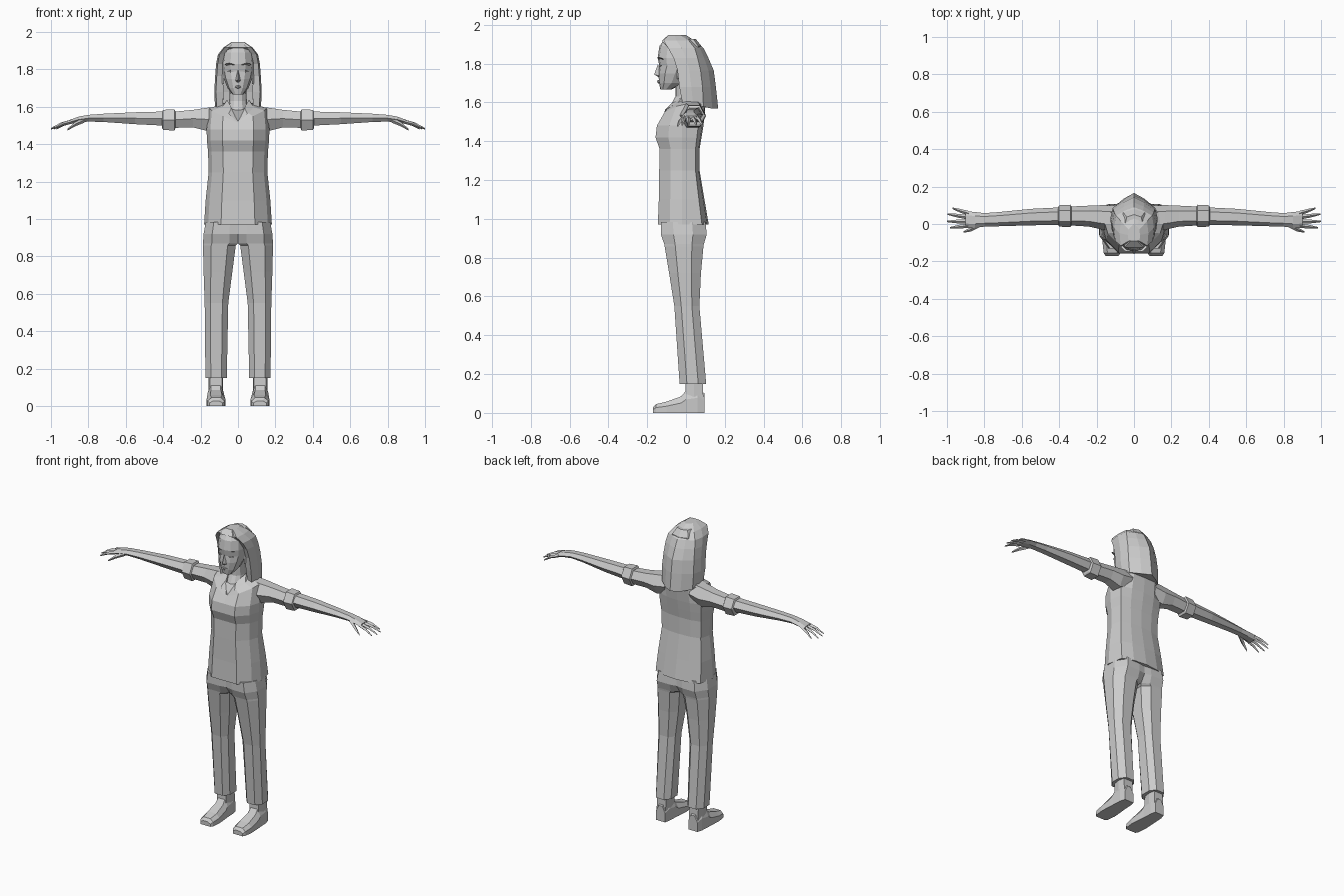
import bpy, bmesh, math


def loft(name, rings, mirror=False):
    """Skin closed rings of equal length, cap both ends, optionally mirror in x."""
    bm = bmesh.new()
    vs = [[bm.verts.new(p) for p in r] for r in rings]
    n = len(rings[0])
    for a, b in zip(vs, vs[1:]):
        for i in range(n):
            j = (i + 1) % n
            bm.faces.new((a[i], a[j], b[j], b[i]))
    bm.faces.new(vs[0])
    bm.faces.new(vs[-1])
    return finish(name, bm, mirror)


def solid(name, pts, mirror=False):
    """Convex hull of a few points."""
    bm = bmesh.new()
    bmesh.ops.convex_hull(bm, input=[bm.verts.new(p) for p in pts])
    return finish(name, bm, mirror)


def finish(name, bm, mirror):
    bmesh.ops.recalc_face_normals(bm, faces=bm.faces)
    if mirror:  # drop walls lying on the mirror plane
        inner = [f for f in bm.faces if all(abs(v.co.x) < 1e-4 for v in f.verts)]
        bmesh.ops.delete(bm, geom=inner, context='FACES')
    me = bpy.data.meshes.new(name)
    bm.to_mesh(me)
    bm.free()
    ob = bpy.data.objects.new(name, me)
    bpy.context.collection.objects.link(ob)
    if mirror:
        ob.modifiers.new("Mirror", 'MIRROR')
    return ob


def sym(half):
    """Close a half ring (first and last point on x = 0) with its reflection."""
    return half + [(-x, y, z) for x, y, z in reversed(half[1:-1])]


def limb(name, sections, n=6):
    """Tube along x; each section is x, y, z, half depth, half height."""
    rings = []
    for x, y, z, ry, rz in sections:
        rings.append([(x, y + ry * math.cos(2 * math.pi * i / n),
                       z + rz * math.sin(2 * math.pi * i / n) / (0.87 if n == 6 else 1))
                      for i in range(n)])
    return loft(name, rings, True)


# shirt: z, half width, front, back
def torso_ring(z, w, f, b):
    return sym([(0, f, z), (.5 * w, f, z), (.88 * w, .58 * f, z), (w, -.02, z),
                (.9 * w, .7 * b, z), (.5 * w, .93 * b, z), (0, b, z)])


shirt = [torso_ring(*r) for r in (
    (.972, .181, -.145, .117), (1.1, .173, -.14, .095), (1.25, .157, -.138, .07),
    (1.36, .16, -.136, .07), (1.42, .166, -.157, .08), (1.48, .168, -.15, .09))]
shirt.append(sym([(0, -.122, 1.515), (.08, -.11, 1.55), (.14, -.05, 1.58), (.155, 0, 1.592),
                  (.14, .06, 1.595), (.08, .098, 1.585), (0, .1, 1.58)]))
shirt.append(sym([(0, -.112, 1.522), (.035, -.085, 1.58), (.062, -.045, 1.605), (.075, 0, 1.618),
                  (.07, .05, 1.622), (.04, .075, 1.622), (0, .08, 1.622)]))
loft("shirt", shirt)

# collar flaps
solid("collar_flap", [(.058, .0, 1.638), (.078, .005, 1.612), (.085, -.045, 1.598), (.05, -.108, 1.562),
                      (.004, -.118, 1.52), (.035, -.075, 1.595)], True)

# sleeves, cuffs, forearms and hands
limb("sleeve", [(.09, .03, 1.545, .068, .058), (.165, .035, 1.533, .066, .062),
                (.24, .042, 1.537, .056, .047), (.35, .043, 1.53, .05, .043)])
limb("sleeve_cuff", [(.335, .043, 1.53, .052, .046), (.34, .043, 1.53, .06, .057),
                     (.4, .043, 1.53, .057, .054), (.405, .043, 1.53, .048, .045)])
limb("arm", [(.39, .042, 1.537, .047, .038), (.55, .037, 1.539, .044, .032),
             (.72, .026, 1.541, .038, .022), (.8, .022, 1.539, .036, .018),
             (.85, .022, 1.532, .042, .016), (.9, .024, 1.519, .045, .011)])
for i, (y0, y1, tip) in enumerate(((.058, .084, .97), (.036, .053, .997),
                                   (.013, .014, 1.0), (-.009, -.02, .985))):
    mid = (.89 + tip) / 2
    limb("finger_%d" % (i + 1), [(.885, y0, 1.522, .012, .011),
                                 (mid, (y0 + y1) / 2, 1.508, .01, .009),
                                 (tip, y1, 1.483, .004, .004)], 4)
limb("thumb", [(.82, .0, 1.53, .014, .014), (.87, -.028, 1.508, .012, .012),
               (.912, -.043, 1.478, .004, .005)], 4)


# trouser legs: z, inner x, outer x, front, back, squareness of the inner edge
def leg_ring(z, a, b, f, k, s):
    c, r = (a + b) / 2, (b - a) / 2
    m, d = (f + k) / 2, (k - f) / 2
    return [(a, m - s * d, z), (c - .5 * r, m - d, z), (c + .5 * r, m - d, z), (b, m - .45 * d, z),
            (b, m + .4 * d, z), (c + .5 * r, m + d, z), (c - .5 * r, m + d, z), (a, m + s * d, z)]


loft("trouser_leg", [leg_ring(*r) for r in (
    (.985, 0, .172, -.13, .1, .95), (.92, 0, .184, -.13, .107, .93),
    (.87, 0, .187, -.112, .092, .75), (.858, .012, .187, -.11, .09, .6),
    (.72, .03, .184, -.087, .077, .5), (.55, .052, .178, -.06, .069, .5),
    (.15, .06, .174, -.033, .104, .5))], True)


# ankles and shoes
loft("ankle", [[(a, f, z), (b, f, z), (b + .008, (f + k) / 2, z), (b, k, z), (a, k, z),
                (a - .006, (f + k) / 2, z)]
               for z, a, b, f, k in ((.07, .085, .15, -.005, .09), (.18, .085, .15, .0, .085))], True)
loft("shoe", [[(a, y, 0), (b, y, 0), (b, y, .6 * h), (b - .02, y, h), (a + .02, y, h), (a, y, .6 * h)]
              for y, a, b, h in ((.096, .085, .15, .1), (.06, .078, .16, .13), (.0, .075, .163, .115),
                                 (-.025, .072, .165, .085), (-.1, .066, .168, .058),
                                 (-.155, .072, .162, .045), (-.17, .082, .152, .028))], True)


# neck and head: z, half width, front, back
def head_ring(z, w, f, b):
    d = b - f
    return sym([(0, f, z), (.45 * w, f + .04 * d, z), (.85 * w, f + .2 * d, z),
                (w, f + .5 * d, z), (.7 * w, b - .08 * d, z), (0, b, z)])


loft("neck", [head_ring(*r) for r in (
    (1.5, .05, -.112, .03), (1.58, .056, -.082, .065), (1.63, .047, -.055, .055),
    (1.73, .045, -.055, .05))])
loft("head", [head_ring(*r) for r in (
    (1.667, .03, -.132, -.075), (1.7, .056, -.139, -.01), (1.75, .076, -.142, .03),
    (1.79, .085, -.138, .06), (1.83, .089, -.146, .08), (1.89, .082, -.137, .08),
    (1.928, .055, -.11, .05))])

# facial features and ears
solid("nose", [(0, -.144, 1.8), (0, -.164, 1.744), (.015, -.136, 1.737), (-.015, -.136, 1.737),
               (0, -.14, 1.73)])
solid("lips", [(.022, -.134, 1.707), (-.022, -.134, 1.707), (0, -.149, 1.713), (0, -.147, 1.7),
               (0, -.13, 1.718), (0, -.13, 1.694)])
solid("eyebrow", [(.018, -.147, 1.826), (.07, -.125, 1.829), (.045, -.147, 1.834),
                  (.02, -.135, 1.82), (.065, -.115, 1.822)], True)
solid("eyelid", [(.022, -.137, 1.79), (.06, -.122, 1.79), (.04, -.141, 1.797),
                 (.04, -.137, 1.784), (.04, -.12, 1.79)], True)
solid("ear", [(.075, -.045, 1.72), (.08, -.05, 1.795), (.1, -.02, 1.8), (.092, -.03, 1.73),
              (.08, -.01, 1.76)], True)


# hair: z, outer and inner half width, front of locks, side corner, back, inner wall
def hair_ring(z, o, i, f, s, b, n):
    tilt = .03 if z < 1.6 else 0
    return sym([(0, n, z + tilt / 2), (i, n, z + tilt / 2), (i, f, z + tilt), (.93 * o, f - .004, z + tilt),
                (o, (f + s) / 2, z + tilt / 2), (.9 * o, s, z + tilt / 3),
                (.45 * o, s + .6 * (b - s), z), (0, b, z)])


loft("hair", [hair_ring(*r) for r in (
    (1.568, .122, .08, -.015, .09, .166, .06), (1.68, .127, .078, -.03, .085, .154, .05),
    (1.765, .122, .08, -.04, .075, .143, .03), (1.83, .117, .08, -.06, .06, .115, .0),
    (1.88, .107, .07, -.088, .045, .09, -.03), (1.918, .077, .05, -.112, .015, .045, -.125),
    (1.947, .032, .02, -.088, -.03, .0, -.092))])
